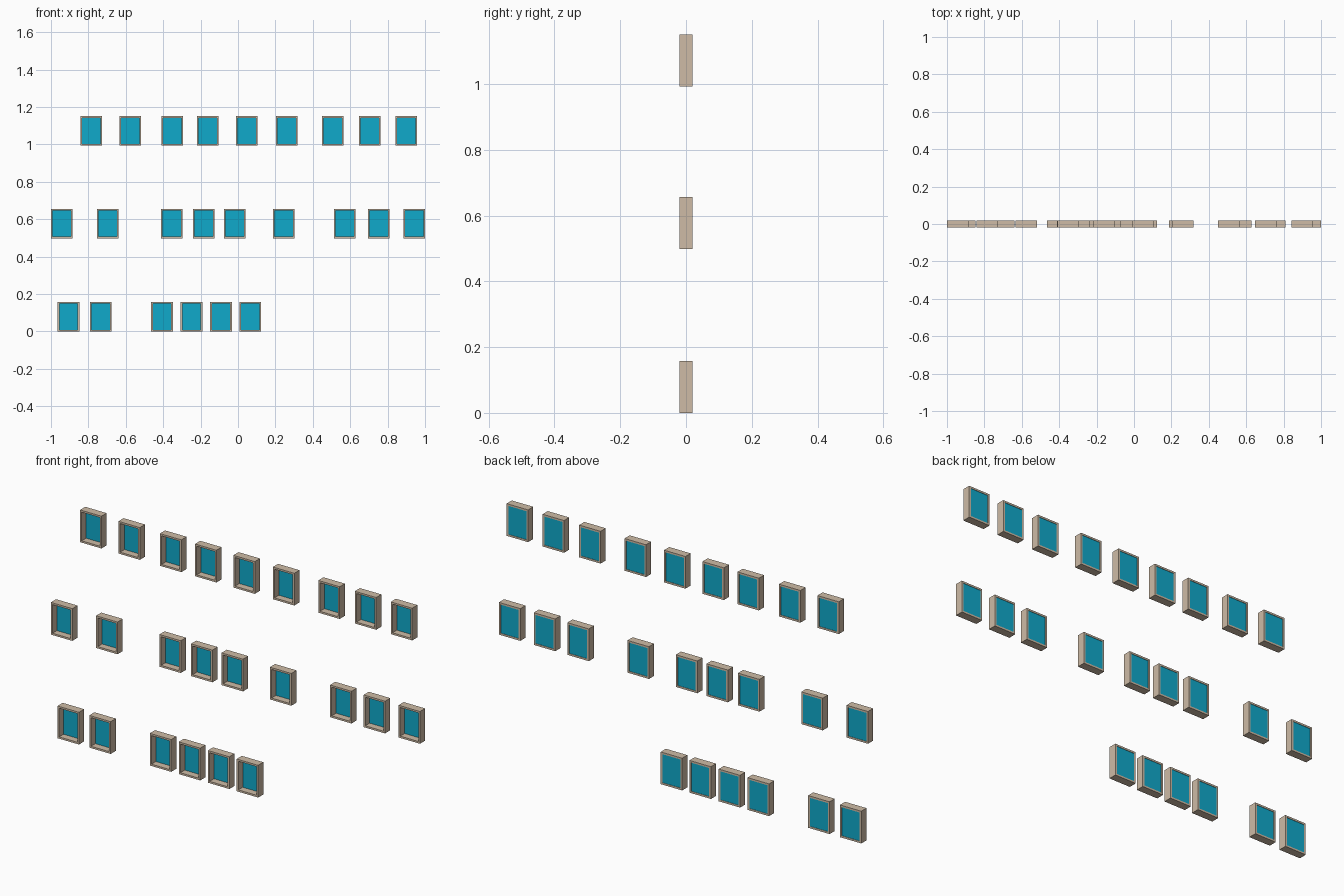
import bpy, bmesh

if "Cube" in bpy.data.objects:
    bpy.data.objects.remove(bpy.data.objects["Cube"])

W, H, D, T = 0.116, 0.158, 0.04, 0.009   # outer width, height, depth, frame thickness

def material(name, color):
    m = bpy.data.materials.new(name)
    m.diffuse_color = color
    m.use_nodes = True
    m.node_tree.nodes["Principled BSDF"].inputs["Base Color"].default_value = m.diffuse_color
    return m

frame_mat = material("tan_frame", (0.62, 0.50, 0.38, 1))
glass_mat = material("teal_glass", (0.005, 0.40, 0.60, 1))

def finish(name, bm, mat):
    bmesh.ops.recalc_face_normals(bm, faces=bm.faces)
    me = bpy.data.meshes.new(name)
    bm.to_mesh(me)
    bm.free()
    me.materials.append(mat)
    return me

# Frame: rectangular ring swept through the depth, with a loop at mid depth
def frame_mesh():
    bm = bmesh.new()
    def loop(inset, y):
        x, z = W / 2 - inset, H / 2 - inset
        return [bm.verts.new((sx * x, y, sz * z)) for sx, sz in ((-1, -1), (1, -1), (1, 1), (-1, 1))]
    rings = [loop(0, -D / 2), loop(0, 0), loop(0, D / 2), loop(T, D / 2), loop(T, -D / 2)]
    for a, b in zip(rings, rings[1:] + rings[:1]):
        for i in range(4):
            j = (i + 1) % 4
            bm.faces.new((a[i], a[j], b[j], b[i]))
    return finish("window_frame", bm, frame_mat)

# Glass: thin pane set near the back of the frame
def glass_mesh():
    bm = bmesh.new()
    bmesh.ops.create_cube(bm, size=1)
    bmesh.ops.scale(bm, vec=(W - 2 * T, 0.004, H - 2 * T), verts=bm.verts)
    bmesh.ops.translate(bm, vec=(0, D / 2 - 0.004, 0), verts=bm.verts)
    return finish("window_glass", bm, glass_mat)

frame, glass = frame_mesh(), glass_mesh()

# Window centres on each storey: height -> x positions
rows = {
    0.079: (-0.906, -0.734, -0.406, -0.249, -0.091, 0.065),
    0.577: (-0.942, -0.697, -0.354, -0.183, -0.017, 0.245, 0.571, 0.753, 0.942),
    1.072: (-0.784, -0.576, -0.351, -0.161, 0.047, 0.261, 0.507, 0.705, 0.900),
}
for z, xs in rows.items():
    for x in xs:
        for me in (frame, glass):
            ob = bpy.data.objects.new(me.name, me)
            ob.location = (x, 0, z)
            bpy.context.collection.objects.link(ob)
